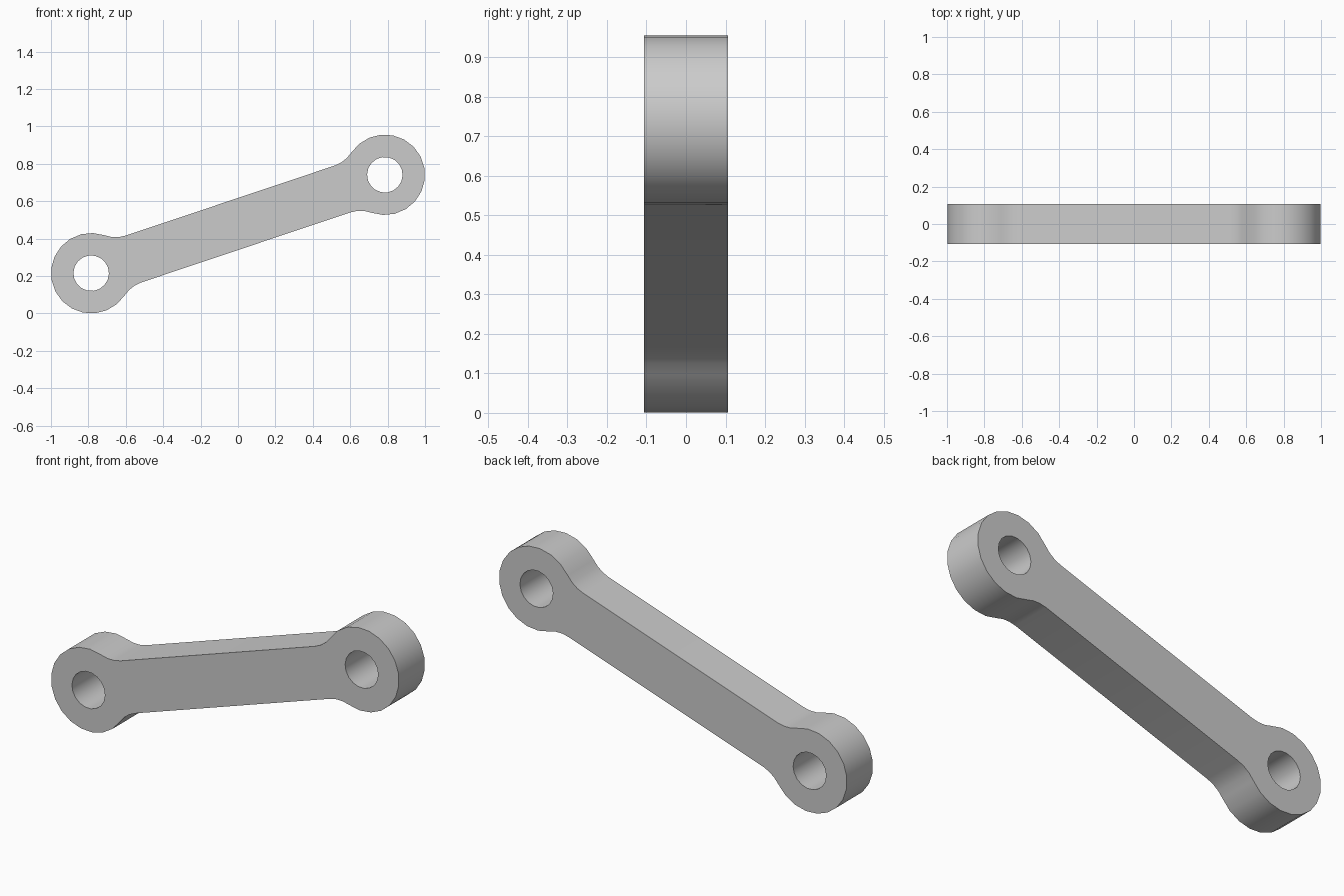
import bpy, bmesh
from math import sin, cos, pi, atan2, sqrt
from mathutils import Matrix, Vector

cube = bpy.data.objects.get("Cube")
if cube:
    bpy.data.objects.remove(cube, do_unlink=True)

EYE_X, EYE_RISE, MID_Z = 0.785, 0.263, 0.478   # eye centres relative to the middle
EYE_R, HOLE_R, BAR_HALF, DEPTH = 0.215, 0.095, 0.132, 0.213
FILLET = 0.17

grey = bpy.data.materials.new("plain grey")
grey.use_nodes = True
colour = (0.6, 0.6, 0.6, 1)
grey.diffuse_color = colour
grey.node_tree.nodes["Principled BSDF"].inputs["Base Color"].default_value = colour


def arc(cx, cy, r, start, end, steps):
    """Points along an arc, both ends included."""
    angles = [start + (end - start) * i / steps for i in range(steps + 1)]
    return [Vector((cx + r * cos(a), cy + r * sin(a), 0)) for a in angles]


# Half outline: eye at the +x end, blended into the bar by a fillet on each side
half = sqrt(EYE_X ** 2 + EYE_RISE ** 2)
fy = BAR_HALF + FILLET
fx = sqrt((EYE_R + FILLET) ** 2 - fy ** 2)
turn = atan2(fy, fx)
lower = arc(half - fx, -fy, FILLET, pi / 2, turn, 3)
eye = arc(half, 0, EYE_R, turn - pi, pi - turn, 15)
upper = arc(half - fx, fy, FILLET, -turn, -pi / 2, 3)
end = lower + eye[1:-1] + upper
outline = end + [-p for p in end]
holes = [arc(s * half, 0, HOLE_R, 0, 2 * pi, 18)[:-1] for s in (1, -1)]

# Fill the profile around the holes and extrude it to full depth
bm = bmesh.new()
edges = []
for loop in [outline] + holes:
    verts = [bm.verts.new(p) for p in loop]
    edges += [bm.edges.new((verts[i - 1], verts[i])) for i in range(len(verts))]
bmesh.ops.triangle_fill(bm, edges=edges, use_beauty=True)
extruded = bmesh.ops.extrude_face_region(bm, geom=bm.faces[:], use_keep_orig=True)
top = [g for g in extruded["geom"] if isinstance(g, bmesh.types.BMVert)]
bmesh.ops.translate(bm, verts=top, vec=(0, 0, DEPTH))
bmesh.ops.recalc_face_normals(bm, faces=bm.faces[:])

# Stand the link upright and tilt it
bm.transform(Matrix.Translation((0, 0, MID_Z))
             @ Matrix.Rotation(-atan2(EYE_RISE, EYE_X), 4, "Y")
             @ Matrix.Rotation(pi / 2, 4, "X")
             @ Matrix.Translation((0, 0, -DEPTH / 2)))
mesh = bpy.data.meshes.new("link_arm")
bm.to_mesh(mesh)
bm.free()
mesh.materials.append(grey)
link = bpy.data.objects.new("link_arm", mesh)
bpy.context.collection.objects.link(link)
bpy.context.view_layer.objects.active = link
link.select_set(True)
bpy.ops.object.shade_smooth_by_angle(angle=pi / 5)
